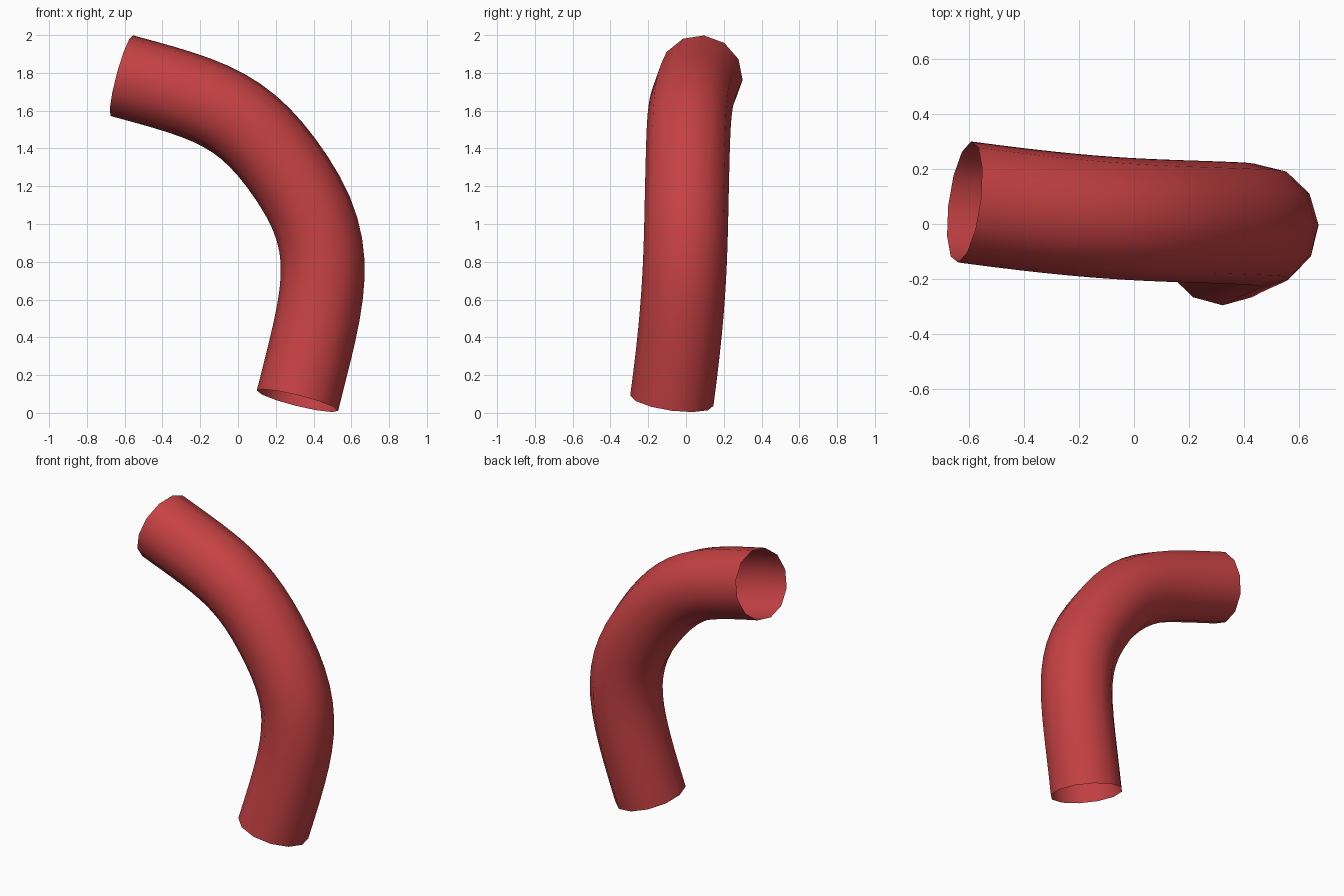
import bpy, bmesh, math
from mathutils import Vector
from mathutils.geometry import interpolate_bezier

if "Cube" in bpy.data.objects:
    bpy.data.objects.remove(bpy.data.objects["Cube"])

RADIUS, SIDES, STEPS = 0.222, 12, 12

# Centre line: two Bezier spans meeting in the middle of the bend
start, middle, end = Vector((0.315, -0.075, 0.065)), Vector((0.29, 0.006, 1.235)), Vector((-0.615, 0.08, 1.785))
dir_start = Vector((0.24, 0.13, 0.96)).normalized()
dir_middle = Vector((-0.55, 0.02, 0.83)).normalized()
dir_end = Vector((-0.96, 0.13, 0.26)).normalized()
lower = interpolate_bezier(start, start + 0.58 * dir_start, middle - 0.45 * dir_middle, middle, STEPS + 1)
upper = interpolate_bezier(middle, middle + 0.45 * dir_middle, end - 0.5 * dir_end, end, STEPS + 1)
path = lower + upper[1:]

# Open tube swept along the centre line
bm = bmesh.new()
rings = []
normal = Vector((0, 1, 0))
for i, centre in enumerate(path):
    if i == 0:
        tangent = dir_start
    elif i == len(path) - 1:
        tangent = dir_end
    else:
        tangent = (path[i + 1] - path[i - 1]).normalized()
    normal = (normal - tangent * normal.dot(tangent)).normalized()
    side = tangent.cross(normal)
    angles = [2 * math.pi * k / SIDES for k in range(SIDES)]
    rings.append([bm.verts.new(centre + RADIUS * (math.cos(a) * normal + math.sin(a) * side)) for a in angles])
for a, b in zip(rings, rings[1:]):
    for k in range(SIDES):
        n = (k + 1) % SIDES
        bm.faces.new((a[k], a[n], b[n], b[k])).smooth = True
bm.normal_update()

mesh = bpy.data.meshes.new("bent_tube")
bm.to_mesh(mesh)
bm.free()
tube = bpy.data.objects.new("bent_tube", mesh)
bpy.context.collection.objects.link(tube)

# Red colour
red = bpy.data.materials.new("red")
red.diffuse_color = (0.56, 0.053, 0.056, 1)
red.use_nodes = True
red.node_tree.nodes["Principled BSDF"].inputs["Base Color"].default_value = red.diffuse_color
mesh.materials.append(red)
